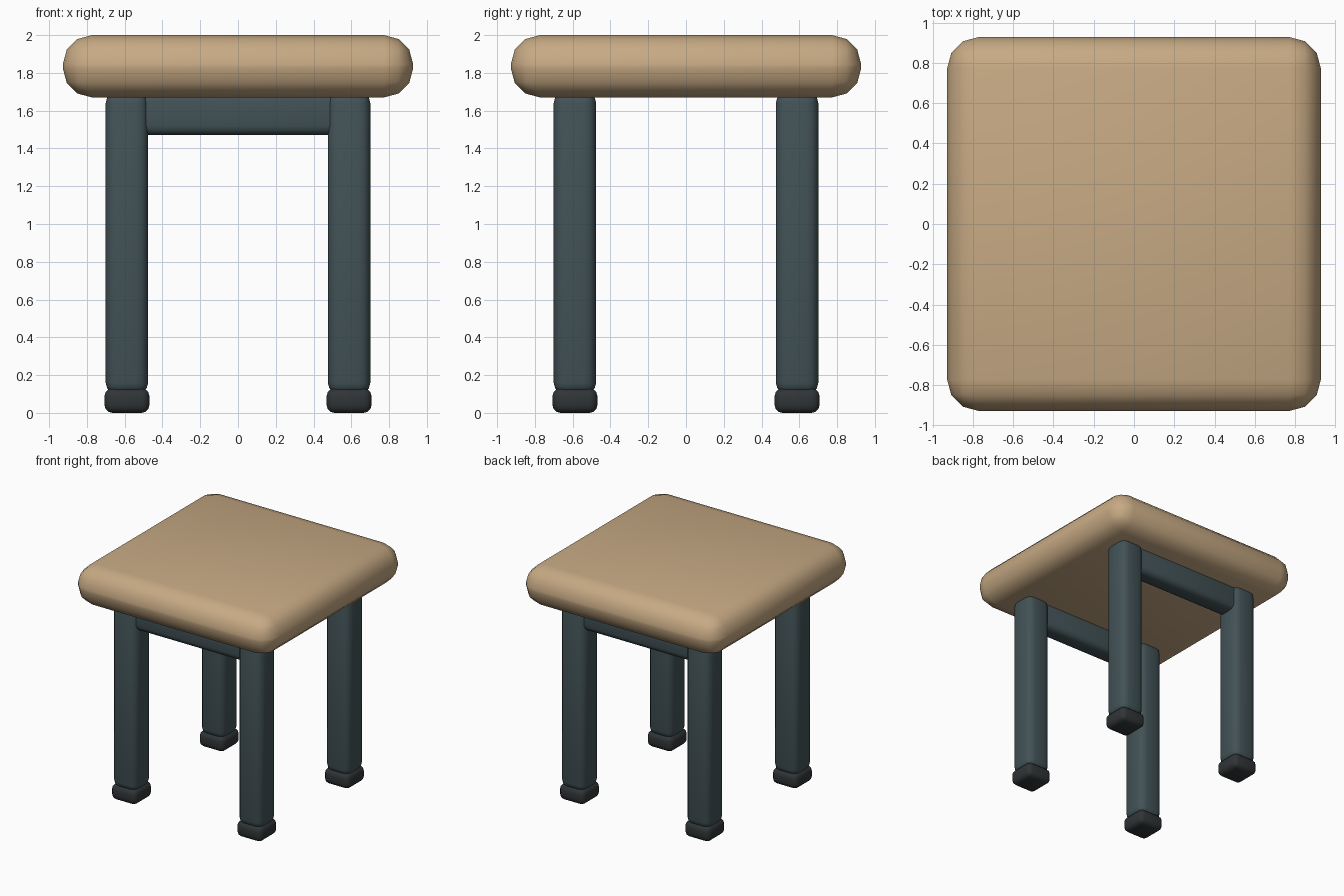
import bpy, math

if "Cube" in bpy.data.objects:
    bpy.data.objects.remove(bpy.data.objects["Cube"])


def material(name, rgb):
    m = bpy.data.materials.new(name)
    m.diffuse_color = (*rgb, 1)
    m.use_nodes = True
    m.node_tree.nodes["Principled BSDF"].inputs["Base Color"].default_value = m.diffuse_color
    return m


WOOD = material("tan_wood", (0.57, 0.40, 0.23))
PAINT = material("dark_slate", (0.055, 0.085, 0.095))
RUBBER = material("black_rubber", (0.03, 0.035, 0.038))


def rounded_box(name, centre, size, radius, segments, mat):
    bpy.ops.mesh.primitive_cube_add(size=1, location=centre)
    ob = bpy.context.object
    ob.name = name
    ob.scale = size
    bpy.ops.object.transform_apply(location=False, rotation=False, scale=True)
    bevel = ob.modifiers.new("rounding", 'BEVEL')
    bevel.width = radius
    bevel.segments = segments
    bevel.limit_method = 'NONE'
    bpy.ops.object.modifier_apply(modifier=bevel.name)
    ob.data.materials.append(mat)
    bpy.ops.object.shade_smooth_by_angle(angle=math.radians(40))
    return ob


# Seat cushion-edged slab
rounded_box("seat", (0, 0, 1.835), (1.855, 1.855, 0.33), 0.155, 3, WOOD)

LEG = 0.588
for y, row in ((-LEG, "front"), (LEG, "back")):
    # Rail between the two legs of each row
    rounded_box(row + "_rail", (0, y, 1.585), (1.1, 0.17, 0.23), 0.05, 3, PAINT)
    for x, side in ((-LEG, "left"), (LEG, "right")):
        # Leg, its ends sunk into seat and foot
        rounded_box(f"{row}_{side}_leg", (x, y, 0.9), (0.225, 0.225, 1.6), 0.06, 3, PAINT)
        # Foot pad
        rounded_box(f"{row}_{side}_foot", (x, y, 0.065), (0.238, 0.238, 0.13), 0.042, 3, RUBBER)
